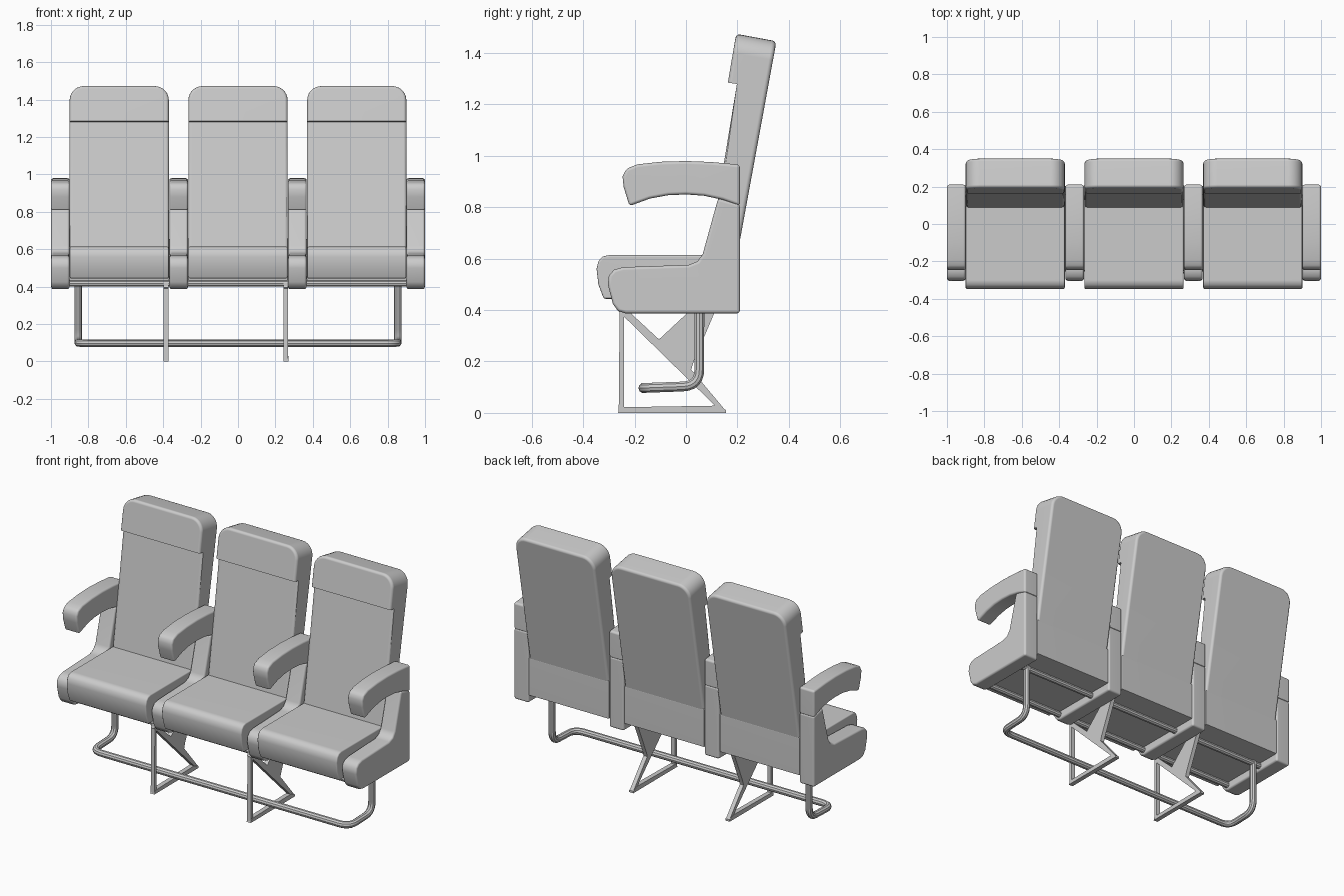
import bpy, bmesh, math
from mathutils import Vector

if "Cube" in bpy.data.objects:
    bpy.data.objects.remove(bpy.data.objects["Cube"])


def finish(ob, angle=35):
    bpy.ops.object.select_all(action='DESELECT')
    ob.select_set(True)
    bpy.context.view_layer.objects.active = ob
    bpy.ops.object.shade_smooth_by_angle(angle=math.radians(angle))
    wn = ob.modifiers.new("normals", 'WEIGHTED_NORMAL')
    wn.keep_sharp = True


def prism(name, profile, xc, width, bevel=0.0, corner=0.0, segs=3, sharp=(9, 9)):
    """Side profile (y, z) extruded along x, with rounded edges.
    corner rounds the two highest edges that run front to back;
    edges lying inside the height range sharp stay crisp."""
    bm = bmesh.new()
    vs = [bm.verts.new((xc - width / 2, y, z)) for y, z in profile]
    face = bm.faces.new(vs)
    ext = bmesh.ops.extrude_face_region(bm, geom=[face])
    new = [v for v in ext['geom'] if isinstance(v, bmesh.types.BMVert)]
    bmesh.ops.translate(bm, verts=new, vec=(width, 0, 0))
    bmesh.ops.recalc_face_normals(bm, faces=bm.faces[:])
    if corner:
        top = max(z for y, z in profile) - 0.06
        edges = [e for e in bm.edges
                 if all(v.co.z > top for v in e.verts)
                 and abs(e.verts[0].co.x - e.verts[1].co.x) < 1e-5]
        bmesh.ops.bevel(bm, geom=edges, offset=corner, segments=7,
                        profile=0.5, affect='EDGES')
    if bevel:
        edges = [e for e in bm.edges if e.calc_face_angle(0) > math.radians(40)
                 and not all(sharp[0] < v.co.z < sharp[1] for v in e.verts)]
        bmesh.ops.bevel(bm, geom=edges, offset=bevel, segments=segs,
                        profile=0.5, affect='EDGES', clamp_overlap=True)
    bmesh.ops.recalc_face_normals(bm, faces=bm.faces[:])
    me = bpy.data.meshes.new(name)
    bm.to_mesh(me)
    bm.free()
    ob = bpy.data.objects.new(name, me)
    bpy.context.collection.objects.link(ob)
    finish(ob)
    return ob


def fillet(points, r, n=6):
    """Round the inner corners of a path."""
    pts = [Vector(p) for p in points]
    out = [pts[0]]
    for a, b, c in zip(pts, pts[1:], pts[2:]):
        p, q = b + (a - b).normalized() * r, b + (c - b).normalized() * r
        for i in range(n + 1):
            t = i / n
            out.append(p * (1 - t) ** 2 + b * 2 * t * (1 - t) + q * t * t)
    return out + [pts[-1]]


def tube(name, path, radius):
    cu = bpy.data.curves.new(name, 'CURVE')
    cu.dimensions = '3D'
    cu.bevel_depth = radius
    cu.bevel_resolution = 3
    cu.use_fill_caps = True
    sp = cu.splines.new('POLY')
    sp.points.add(len(path) - 1)
    for p, co in zip(sp.points, path):
        p.co = (*co, 1)
    ob = bpy.data.objects.new(name, cu)
    bpy.context.collection.objects.link(ob)
    bpy.ops.object.select_all(action='DESELECT')
    ob.select_set(True)
    bpy.context.view_layer.objects.active = ob
    bpy.ops.object.convert(target='MESH')
    finish(bpy.context.object)


CUSHION = [(0.15, 0.614), (-0.30, 0.614), (-0.325, 0.608), (-0.341, 0.59),
           (-0.348, 0.56), (-0.341, 0.50), (-0.32, 0.444), (0.15, 0.444)]
SHELL = [(-0.25, 0.432), (0.208, 0.432), (0.208, 0.66), (0.15, 0.66),
         (0.13, 0.46), (-0.25, 0.46)]
BACKREST = [(0.085, 0.59), (0.195, 0.59), (0.352, 1.446), (0.195, 1.475),
            (0.163, 1.285), (0.198, 1.28)]
PANEL = [(0.21, 0.387), (0.21, 0.812), (0.125, 0.835), (0.065, 0.618),
         (0.045, 0.59), (0.01, 0.576), (-0.245, 0.567), (-0.28, 0.557),
         (-0.3, 0.535), (-0.304, 0.50), (-0.285, 0.425), (-0.265, 0.397),
         (-0.235, 0.387)]
ARMREST = [(0.21, 0.805), (0.21, 0.966), (0.1, 0.976), (0.0, 0.98), (-0.1, 0.977),
           (-0.19, 0.967), (-0.232, 0.95), (-0.247, 0.92), (-0.243, 0.88),
           (-0.22, 0.805), (-0.14, 0.834), (-0.07, 0.847), (0.0, 0.85),
           (0.07, 0.845), (0.14, 0.83)]

# three seats
for i, x in enumerate((-0.635, 0, 0.635)):
    prism(f"seat_cushion_{i}", CUSHION, x, 0.53, 0.008)
    prism(f"seat_shell_{i}", SHELL, x, 0.535, 0.006, segs=2)
    prism(f"backrest_{i}", BACKREST, x, 0.53, 0.016, corner=0.075, sharp=(1.27, 1.3))

# four side panels with armrests
for i, x in enumerate((-0.95, -0.317, 0.317, 0.95)):
    prism(f"side_panel_{i}", PANEL, x, 0.098, 0.012)
    prism(f"armrest_{i}", ARMREST, x, 0.1, 0.012)

# cross beams under the seats
for name, y in (("front_beam", -0.235), ("rear_beam", 0.052)):
    tube(name, [Vector((-0.92, y, 0.418)), Vector((0.92, y, 0.418))], 0.018)

# bent floor rail
half = [(0.855, 0.052, 0.43), (0.855, 0.052, 0.105), (0.855, -0.165, 0.097)]
path = half + [(-x, y, z) for x, y, z in reversed(half)]
tube("floor_rail", fillet(path, 0.065), 0.02)

# two flat braced legs
POST = [(-0.262, 0.0), (-0.242, 0.0), (-0.242, 0.42), (-0.258, 0.42)]
FOOT = [(-0.265, 0.0), (0.155, 0.0), (0.155, 0.012), (0.115, 0.028), (-0.25, 0.022)]
BRACE = [(-0.262, 0.395), (0.115, 0.026), (0.155, 0.008), (0.04, 0.145),
         (0.02, 0.168), (0.03, 0.2), (0.13, 0.435), (0.055, 0.435),
         (-0.105, 0.286), (-0.25, 0.42)]
for i, x in enumerate((-0.385, 0.256)):
    prism(f"leg_post_{i}", POST, x, 0.025)
    prism(f"leg_foot_{i}", FOOT, x, 0.028)
    prism(f"leg_brace_{i}", BRACE, x, 0.025)
